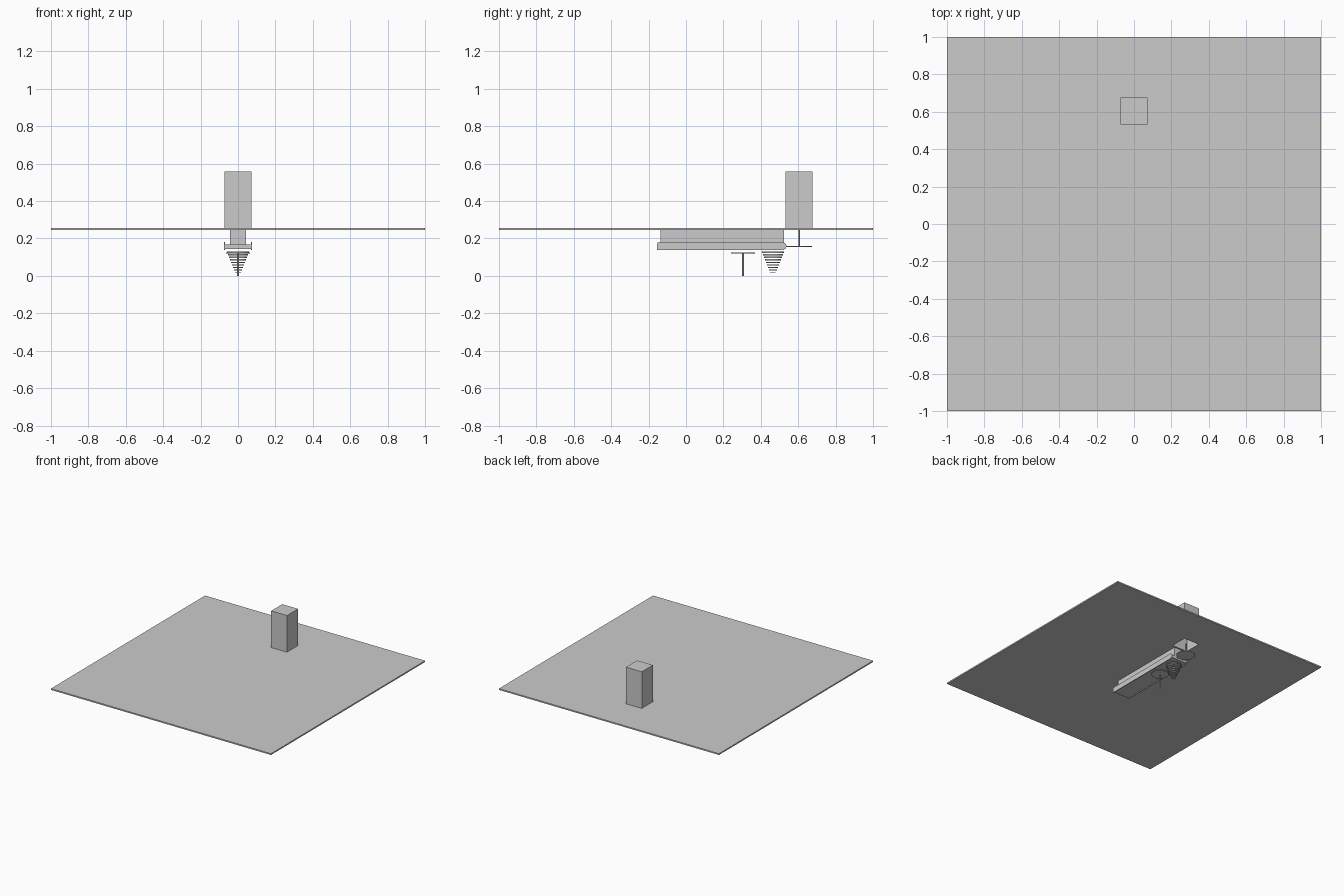
import bpy, bmesh, math
from mathutils import Vector

if "Cube" in bpy.data.objects:
    bpy.data.objects.remove(bpy.data.objects["Cube"])


def mesh_object(name, verts, faces):
    me = bpy.data.meshes.new(name)
    me.from_pydata(verts, [], faces)
    bm = bmesh.new()
    bm.from_mesh(me)
    bmesh.ops.recalc_face_normals(bm, faces=bm.faces)
    bm.to_mesh(me)
    bm.free()
    ob = bpy.data.objects.new(name, me)
    bpy.context.collection.objects.link(ob)
    return ob


def box(name, x0, x1, y0, y1, z0, z1):
    v = [(x, y, z) for z in (z0, z1) for x, y in ((x0, y0), (x1, y0), (x1, y1), (x0, y1))]
    f = [(0, 1, 2, 3), (4, 5, 6, 7)] + [(i, (i + 1) % 4, 4 + (i + 1) % 4, 4 + i) for i in range(4)]
    return mesh_object(name, v, f)


def cylinder(name, y, z0, z1, r, n, r_top=None):
    r_top = r if r_top is None else r_top
    v = []
    for z, rad in ((z0, r), (z1, r_top)):
        for i in range(n):
            a = 2 * math.pi * (i + 0.5) / n
            v.append((rad * math.cos(a), y + rad * math.sin(a), z))
    f = [tuple(range(n)), tuple(range(n, 2 * n))]
    f += [(i, (i + 1) % n, n + (i + 1) % n, n + i) for i in range(n)]
    return mesh_object(name, v, f)


def frame(name, outer, inner, cy, z0, z1):
    # square slab with a square opening
    def ring(hx, y0, y1, z):
        return [(-hx, y0, z), (hx, y0, z), (hx, y1, z), (-hx, y1, z)]
    v = []
    for z in (z0, z1):
        v += ring(*outer, z) + ring(inner, cy - inner, cy + inner, z)
    f = []
    for i in range(4):
        j = (i + 1) % 4
        f += [(i, j, 4 + j, 4 + i), (8 + i, 8 + j, 12 + j, 12 + i),
              (i, j, 8 + j, 8 + i), (4 + i, 4 + j, 12 + j, 12 + i)]
    return mesh_object(name, v, f)


# large thin plate with an opening below the tower
frame("base_plate", (1.0, -1.0, 1.0), 0.069, 0.605, 0.245, 0.256)

# hollow tower, open at the bottom
tower = box("tower", -0.072, 0.072, 0.533, 0.677, 0.25, 0.557)
bm = bmesh.new()
bm.from_mesh(tower.data)
low = [f for f in bm.faces if all(v.co.z < 0.3 for v in f.verts)]
bmesh.ops.delete(bm, geom=low, context='FACES')
bm.to_mesh(tower.data)
bm.free()

# hanging plunger below the tower
cylinder("plunger_rod", 0.605, 0.157, 0.256, 0.005, 8)
cylinder("plunger_disc", 0.605, 0.154, 0.160, 0.073, 8)

# rail, deck and rounded side walls
box("rail", -0.042, 0.042, -0.135, 0.525, 0.165, 0.246)
box("deck", -0.07, 0.07, -0.155, 0.53, 0.145, 0.167)
profile = [(-0.155, 0.138), (0.52, 0.138), (0.533, 0.147), (0.538, 0.16),
           (0.533, 0.172), (0.52, 0.18), (-0.148, 0.18), (-0.155, 0.174)]
n = len(profile)
for side, name in ((-1, "left_wall"), (1, "right_wall")):
    v = [(side * x, y, z) for x in (0.069, 0.076) for y, z in profile]
    f = [tuple(range(n)), tuple(range(n, 2 * n))]
    f += [(i, (i + 1) % n, n + (i + 1) % n, n + i) for i in range(n)]
    mesh_object(name, v, f)

# flat disc on a thin stem
cylinder("stem", 0.305, 0.0, 0.123, 0.005, 8)
cylinder("stem_disc", 0.305, 0.121, 0.126, 0.065, 24)

# tapering stack of thin rings
count = 9
for i in range(count):
    t = i / (count - 1)
    z = 0.126 - 0.107 * t
    r = 0.06 - 0.045 * t
    h = 0.004 - 0.002 * t
    cylinder(f"cone_ring_{i + 1}", 0.465, z - h, z + h, r, 16)
